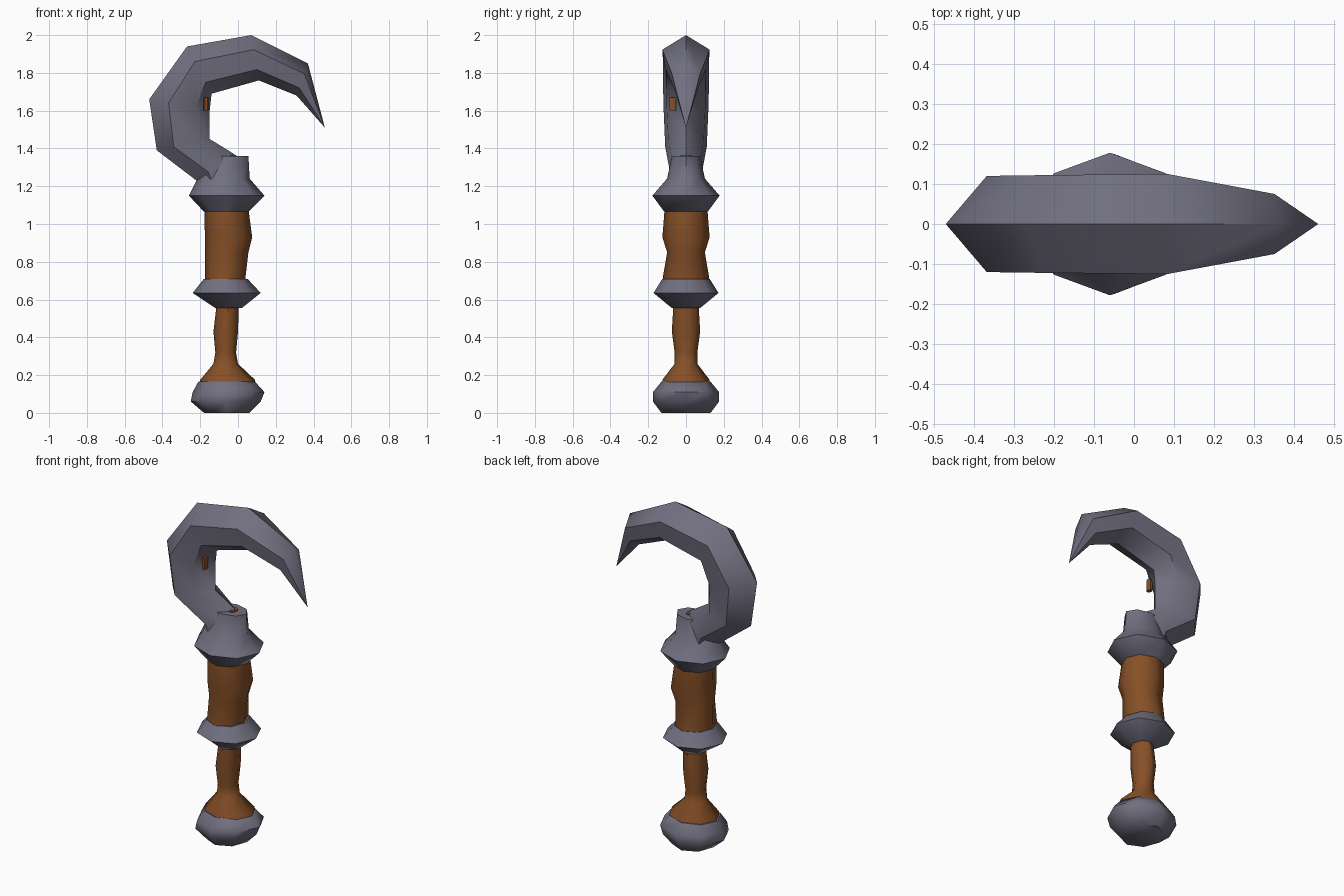
import bpy, bmesh, math
from mathutils import Vector

cube = bpy.data.objects.get("Cube")
if cube:
    bpy.data.objects.remove(cube, do_unlink=True)


def material(name, colour):
    m = bpy.data.materials.new(name)
    m.use_nodes = True
    m.diffuse_color = colour
    m.node_tree.nodes["Principled BSDF"].inputs["Base Color"].default_value = colour
    return m


steel = material("dull steel", (0.165, 0.16, 0.215, 1))
wood = material("brown wood", (0.24, 0.08, 0.02, 1))


def loft(name, rings, mat, tip=None):
    """Skin a list of equal point rings; close with caps or a pointed tip."""
    bm = bmesh.new()
    loops = [[bm.verts.new(p) for p in ring] for ring in rings]
    n = len(loops[0])
    for a, b in zip(loops, loops[1:]):
        for i in range(n):
            j = (i + 1) % n
            bm.faces.new((a[i], a[j], b[j], b[i]))
    bm.faces.new(loops[0])
    if tip:
        point = bm.verts.new(tip)
        for i in range(n):
            bm.faces.new((loops[-1][i], loops[-1][(i + 1) % n], point))
    else:
        bm.faces.new(loops[-1])
    bmesh.ops.recalc_face_normals(bm, faces=bm.faces)
    mesh = bpy.data.meshes.new(name)
    bm.to_mesh(mesh)
    bm.free()
    mesh.materials.append(mat)
    obj = bpy.data.objects.new(name, mesh)
    bpy.context.collection.objects.link(obj)
    bpy.ops.object.select_all(action="DESELECT")
    obj.select_set(True)
    bpy.context.view_layer.objects.active = obj
    bpy.ops.object.shade_smooth_by_angle(angle=math.radians(50))
    return obj


def turned(name, profile, mat, sides=8):
    """Upright part from (z, left x, right x, half depth) stations."""
    rings = []
    for z, x0, x1, hy in profile:
        angles = [math.tau * i / sides for i in range(sides)]
        rings.append([((x0 + x1) / 2 + (x1 - x0) / 2 * math.cos(a),
                       hy * math.sin(a), z) for a in angles])
    return loft(name, rings, mat)


# Wooden handle
turned("lower_handle", [
    (0.10, -0.20, 0.10, 0.13), (0.175, -0.20, 0.09, 0.125),
    (0.26, -0.13, 0.0, 0.06), (0.32, -0.12, -0.01, 0.06),
    (0.43, -0.13, 0.0, 0.075), (0.60, -0.11, 0.005, 0.065)], wood)
turned("upper_handle", [
    (0.64, -0.17, 0.03, 0.12), (0.72, -0.175, 0.04, 0.122),
    (0.85, -0.175, 0.055, 0.1), (0.93, -0.175, 0.075, 0.125),
    (1.12, -0.18, 0.05, 0.11)], wood)

# Metal fittings
turned("pommel", [
    (0.0, -0.18, 0.06, 0.13), (0.06, -0.25, 0.12, 0.175),
    (0.11, -0.24, 0.14, 0.175), (0.165, -0.21, 0.09, 0.13)], steel)
turned("middle_collar", [
    (0.555, -0.12, 0.02, 0.075), (0.635, -0.24, 0.12, 0.172),
    (0.71, -0.18, 0.05, 0.125)], steel)
turned("hook_socket", [
    (1.065, -0.18, 0.055, 0.115), (1.15, -0.26, 0.14, 0.178),
    (1.24, -0.215, 0.062, 0.10), (1.36, -0.17, 0.055, 0.075)], steel)

# Curved hook: (outer edge x, z, inner edge x, z, half thickness)
stations = [
    (-0.20, 1.18, 0.02, 1.22, 0.08), (-0.22, 1.23, -0.02, 1.37, 0.085),
    (-0.43, 1.39, -0.15, 1.45, 0.11), (-0.47, 1.66, -0.15, 1.60, 0.12),
    (-0.27, 1.94, -0.14, 1.69, 0.122), (0.07, 2.0, 0.11, 1.76, 0.125),
    (0.37, 1.85, 0.31, 1.68, 0.075)]
section = [(0, 0), (0.32, 1), (0.76, 0.85), (1, 0), (0.76, -0.85), (0.32, -1)]
rings = []
for ox, oz, ix, iz, w in stations:
    outer, inner = Vector((ox, 0, oz)), Vector((ix, 0, iz))
    rings.append([outer.lerp(inner, t) + Vector((0, s * w, 0)) for t, s in section])
loft("hook", rings, steel, tip=(0.46, 0, 1.51))

# Bits of wooden core showing through the metal
turned("core_in_socket", [(1.33, -0.06, 0.0, 0.035), (1.366, -0.05, -0.01, 0.03)], wood)
turned("core_in_hook", [(1.60, -0.182, -0.155, 0.02), (1.67, -0.182, -0.155, 0.02)],
       wood, 6).location.y = -0.07
